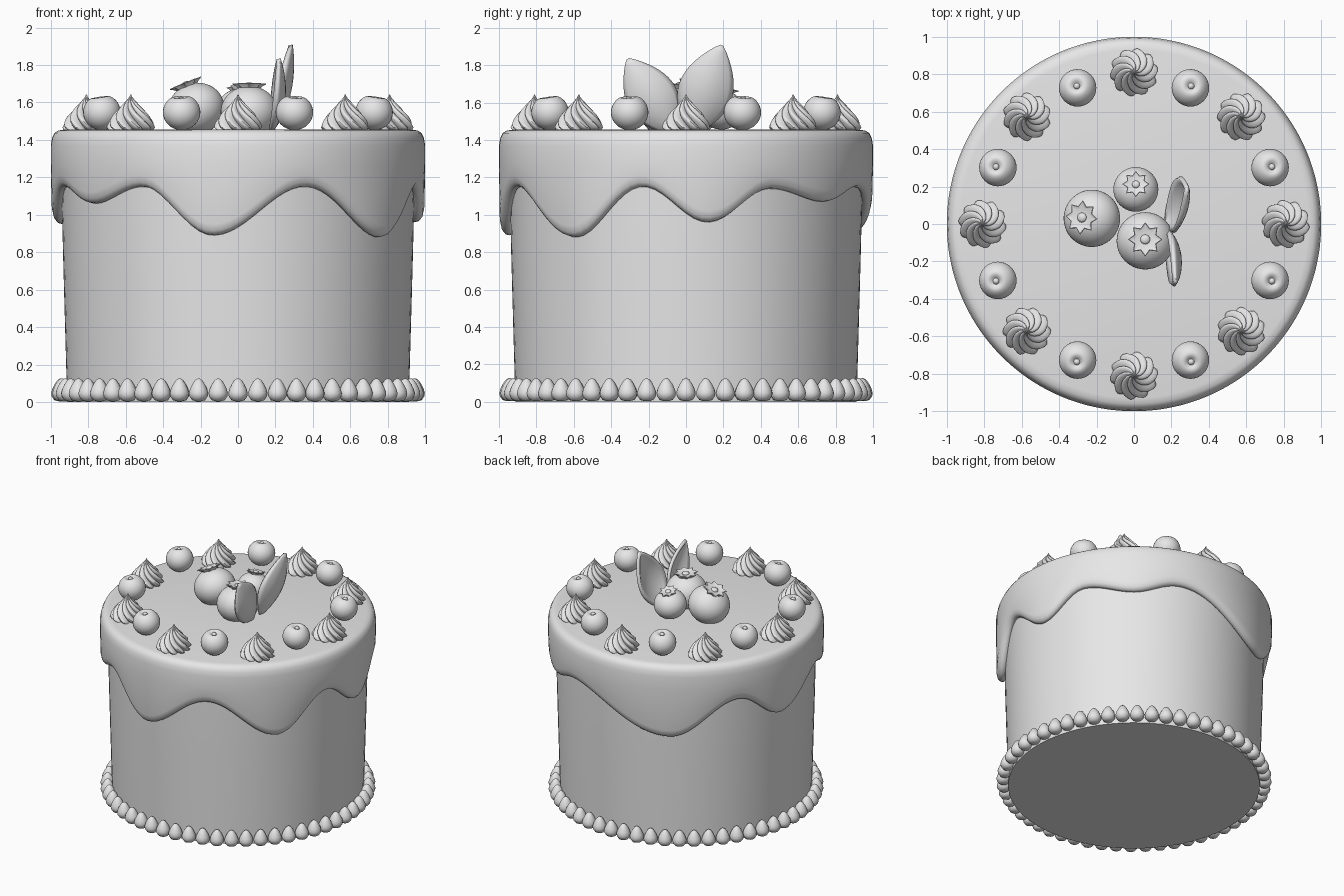
import bpy, bmesh, math
from math import sin, cos, pi, radians
from mathutils import Matrix, Vector

if "Cube" in bpy.data.objects:
    bpy.data.objects.remove(bpy.data.objects["Cube"], do_unlink=True)

grey = bpy.data.materials.new("plain_grey")
grey.use_nodes = True
grey.diffuse_color = (0.8, 0.8, 0.8, 1)
grey.node_tree.nodes["Principled BSDF"].inputs["Base Color"].default_value = (0.8, 0.8, 0.8, 1)

TOP = 1.455  # level of the icing top


def loft(name, rings, closed=True, cap_start=True, cap_end=True, sharp=40):
    """Mesh that joins equal rings of points with quads."""
    n = len(rings[0])
    verts = [p for ring in rings for p in ring]
    faces = []
    for i in range(len(rings) - 1):
        for j in range(n if closed else n - 1):
            k = (j + 1) % n
            faces.append((i * n + j, i * n + k, (i + 1) * n + k, (i + 1) * n + j))
    if cap_start:
        faces.append(tuple(reversed(range(n))))
    if cap_end:
        faces.append(tuple(range(len(verts) - n, len(verts))))
    mesh = bpy.data.meshes.new(name)
    mesh.from_pydata(verts, [], faces)
    bm = bmesh.new()
    bm.from_mesh(mesh)
    bmesh.ops.recalc_face_normals(bm, faces=bm.faces)
    bm.to_mesh(mesh)
    bm.free()
    mesh.shade_smooth()
    mesh.set_sharp_from_angle(angle=radians(sharp))
    mesh.materials.append(grey)
    return mesh


def lathe(name, profile, sides, sharp=40):
    return loft(name, [[(r * cos(2 * pi * j / sides), r * sin(2 * pi * j / sides), z)
                        for j in range(sides)] for r, z in profile], sharp=sharp)


def place(name, mesh, matrix=None):
    obj = bpy.data.objects.new(name, mesh)
    bpy.context.collection.objects.link(obj)
    if matrix is not None:
        obj.matrix_world = matrix
    return obj


def around(angle, radius, z):
    """Spot on a circle, with local x pointing outwards."""
    return Matrix.Rotation(angle, 4, 'Z') @ Matrix.Translation((radius, 0, z))


# Cake body
place("cake_body", lathe("cake_body", [(0.912, 0), (0.918, 0.2), (0.932, 0.7),
                                       (0.945, 1.2), (0.945, 1.4)], 96))

# Icing with drips: (degrees from the front towards +x, height of lower edge)
drips = [(-8, .89), (22, 1.15), (52, .88), (76, 1.15), (97, .96), (118, 1.14),
         (140, 1.07), (160, 1.15), (208, .88), (238, 1.15), (260, .95),
         (287, 1.15), (307, 1.06), (328, 1.15), (352, .89)]


def drip_edge(deg):
    deg = (deg + 8) % 360 - 8
    for (a, za), (b, zb) in zip(drips, drips[1:]):
        if a <= deg <= b:
            t = (deg - a) / (b - a)
            return za + (zb - za) * (1 - cos(pi * t)) / 2
    return drips[0][1]


SIDES = 144
rings = []
# lower lip follows the drips, shoulder is level
for r, lift in [(0.93, 0.02), (0.95, 0), (0.972, 0.005), (0.988, 0.025), (0.996, 0.06)]:
    rings.append([(r, lift, True)] * SIDES)
for r, z in [(1.0, 1.27), (1.0, 1.37), (0.993, 1.41), (0.98, 1.437), (0.96, 1.45), (0.93, TOP)]:
    rings.append([(r, z, False)] * SIDES)
points = []
for ring in rings:
    row = []
    for j, (r, z, follows) in enumerate(ring):
        deg = 360 * j / SIDES
        a = radians(deg - 90)
        row.append((r * cos(a), r * sin(a), z + drip_edge(deg) if follows else z))
    points.append(row)
place("icing", loft("icing", points, cap_start=False, sharp=60))

# Ring of piped beads at the foot
bead = lathe("bead", [(0.012, 0.004), (0.035, 0.01), (0.049, 0.03), (0.052, 0.048),
                      (0.046, 0.07), (0.034, 0.095), (0.018, 0.118), (0.003, 0.127)], 16, 60)
BEADS = 56
for i in range(BEADS):
    place("foot_bead", bead, around(2 * pi * i / BEADS, 0.946, 0))

# Twisted cream swirls
rows, ridges, sub = 14, 10, 6
swirl_rings = []
for i in range(rows + 1):
    t = i / rows
    radius = max(0.002, 0.13 * max(0, cos(pi / 2 * t)) ** 1.3)
    if i == 0:
        radius *= 0.9
    ring = []
    for j in range(ridges * sub):
        a = 2 * pi * j / (ridges * sub)
        r = radius * (0.72 + 0.28 * abs(cos(ridges / 2 * a)))
        ring.append((r * cos(a - 1.8 * t), r * sin(a - 1.8 * t), 0.192 * t))
    swirl_rings.append(ring)
swirl = loft("swirl", swirl_rings, sharp=50)

# Dimpled cherries with a small stem knob
cherry_profile = []
for i in range(25):
    a = pi - pi * i / 24
    dip = 0.035 * math.exp(-(a / 0.3) ** 2)
    cherry_profile.append((max(0.001, 0.1 * sin(a)), 0.095 * cos(a) - dip))
cherry = lathe("cherry", cherry_profile, 32, 70)


def ball_profile(r, squash=1.0, steps=12):
    return [(max(0.001, r * sin(pi * i / steps)), -r * squash * cos(pi * i / steps))
            for i in range(steps + 1)]


knob = lathe("stem_knob", ball_profile(0.018, steps=8), 12, 80)
for i in range(8):
    place("cream_swirl", swirl, around(i * pi / 4, 0.81, TOP - 0.003))
    spot = around((i + 0.5) * pi / 4, 0.787, TOP + 0.093) @ Matrix.Rotation(radians(9), 4, 'Y')
    place("cherry", cherry, spot)
    place("stem_knob", knob, spot @ Matrix.Translation((0, 0, 0.066)))

# Central berries with star crowns
berry = lathe("berry", ball_profile(1, 0.9, 24), 40, 80)


def star(outer, inner, z):
    ring = []
    for j in range(16):
        r = inner if j % 2 else outer
        ring.append((r * cos(pi * j / 8), r * sin(pi * j / 8), z))
    return ring


crown = loft("crown", [star(0.36, 0.34, 0.80), star(0.46, 0.36, 0.89), star(0.60, 0.42, 0.97),
                       star(0.57, 0.39, 0.99), star(0.33, 0.31, 0.93)], sharp=30)
bud = lathe("bud", ball_profile(0.17, 0.6), 16, 80)

for x, y, z, size, lean, heading in [(-0.225, 0.03, 1.565, 0.153, 22, 175),
                                     (0.06, -0.09, 1.55, 0.153, 3, 90),
                                     (0.01, 0.185, 1.565, 0.12, 14, 90)]:
    turn = Matrix.Rotation(radians(heading), 4, 'Z')
    m = (Matrix.Translation((x, y, z)) @ turn @ Matrix.Rotation(radians(lean), 4, 'Y')
         @ Matrix.Scale(size, 4))
    place("berry", berry, m)
    place("berry_crown", crown, m)
    place("berry_bud", bud, m @ Matrix.Translation((0, 0, 0.93)))


# Two cupped leaves
def leaf(name, base, tip, half_width, cup):
    base, tip = Vector(base), Vector(tip)
    axis = (tip - base).normalized()
    side = axis.cross(Vector((1, 0, 0))).normalized()
    out = side.cross(axis).normalized()
    if out.x < 0:
        out = -out
    grid = []
    for i in range(17):
        u = i / 16
        w = max(0.03, sin(pi * u ** 0.9) ** 0.85 if 0 < u < 1 else 0)
        if i == 16:
            w = 0.01
        grid.append([base.lerp(tip, u) + side * half_width * w * v
                     + out * cup * w * (1 - v * v)
                     for v in [k / 5 - 1 for k in range(11)]])
    obj = place(name, loft(name, grid, closed=False, cap_start=False, cap_end=False, sharp=60))
    thick = obj.modifiers.new("thickness", 'SOLIDIFY')
    thick.thickness = 0.025
    thick.offset = 0


leaf("tall_leaf", (0.17, 0.03, 1.45), (0.28, 0.19, 1.905), 0.14, 0.05)
leaf("short_leaf", (0.17, -0.07, 1.45), (0.215, -0.31, 1.83), 0.13, 0.05)
